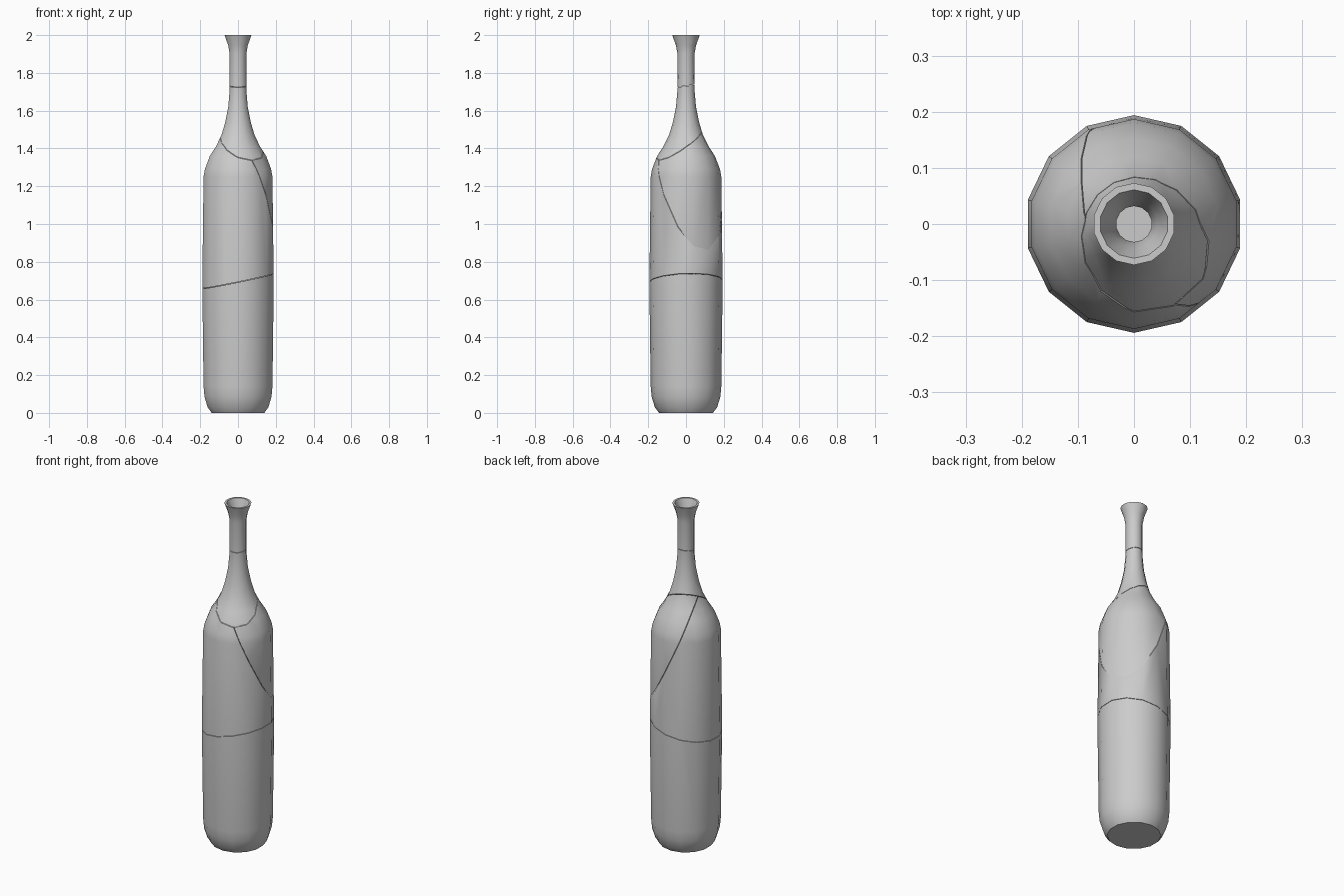
import bpy, bmesh, math
from mathutils import Vector

if "Cube" in bpy.data.objects:
    bpy.data.objects.remove(bpy.data.objects["Cube"])

SIDES = 14
GAP = 0.0012

# Wall profile (radius, height): outside going up, then inside going down
OUTER = [(0.143, 0), (0.165, 0.03), (0.182, 0.085), (0.187, 0.14), (0.194, 0.68),
         (0.187, 1.25), (0.180, 1.29), (0.153, 1.36), (0.120, 1.41), (0.090, 1.47),
         (0.069, 1.54), (0.053, 1.62), (0.046, 1.70), (0.045, 1.90),
         (0.053, 1.945), (0.073, 2.0)]
INNER = [(0.061, 2.0), (0.042, 1.945), (0.032, 1.90), (0.033, 1.70), (0.040, 1.62),
         (0.056, 1.54), (0.077, 1.47), (0.107, 1.41), (0.140, 1.355), (0.167, 1.28),
         (0.174, 1.25), (0.181, 0.68), (0.174, 0.14), (0.169, 0.09), (0.153, 0.04),
         (0.135, 0.015)]

# Fracture planes z = a + b*x + c*y
NECK = (1.731, 0.0, 0.14)
SHOULDER = (1.443, -0.296, 0.583)
DIAGONAL = (1.311, -2.04, -1.222)
BODY = (0.698, 0.205, 0.03)


def bottle():
    bm = bmesh.new()
    rings = []
    for r, z in OUTER + INNER:
        ring = []
        for i in range(SIDES):
            t = math.pi / 2 + 2 * math.pi * i / SIDES
            ring.append(bm.verts.new((r * math.cos(t), r * math.sin(t), z)))
        rings.append(ring)
    for lo, hi in zip(rings, rings[1:]):
        for i in range(SIDES):
            j = (i + 1) % SIDES
            bm.faces.new((lo[i], lo[j], hi[j], hi[i]))
    bm.faces.new(rings[0][::-1])
    bm.faces.new(rings[-1])
    return bm


def cut(bm, plane, side):
    """Keep the part above (side=1) or below (side=-1) and close the break."""
    a, b, c = plane
    n = Vector((-b, -c, 1)).normalized() * side
    co = Vector((0, 0, a)) + n * GAP
    bmesh.ops.bisect_plane(bm, geom=bm.verts[:] + bm.edges[:] + bm.faces[:],
                           dist=1e-6, plane_co=co, plane_no=n, clear_inner=True)
    rim = [e for e in bm.edges if e.is_boundary]
    bmesh.ops.triangle_fill(bm, edges=rim, use_beauty=True, normal=n)


def piece(name, cuts):
    bm = bottle()
    for plane, side in cuts:
        cut(bm, plane, side)
    bmesh.ops.recalc_face_normals(bm, faces=bm.faces[:])
    for f in bm.faces:
        f.smooth = True
    for e in bm.edges:
        e.smooth = e.calc_face_angle(math.pi) < math.radians(32)
    me = bpy.data.meshes.new(name)
    bm.to_mesh(me)
    bm.free()
    bpy.context.collection.objects.link(bpy.data.objects.new(name, me))


# Five shards, from the mouth down to the base
piece("bottle_mouth", [(NECK, 1)])
piece("bottle_neck", [(NECK, -1), (SHOULDER, 1)])
piece("shoulder_shard", [(SHOULDER, -1), (DIAGONAL, 1)])
piece("bottle_body", [(SHOULDER, -1), (DIAGONAL, -1), (BODY, 1)])
piece("bottle_base", [(BODY, -1)])
